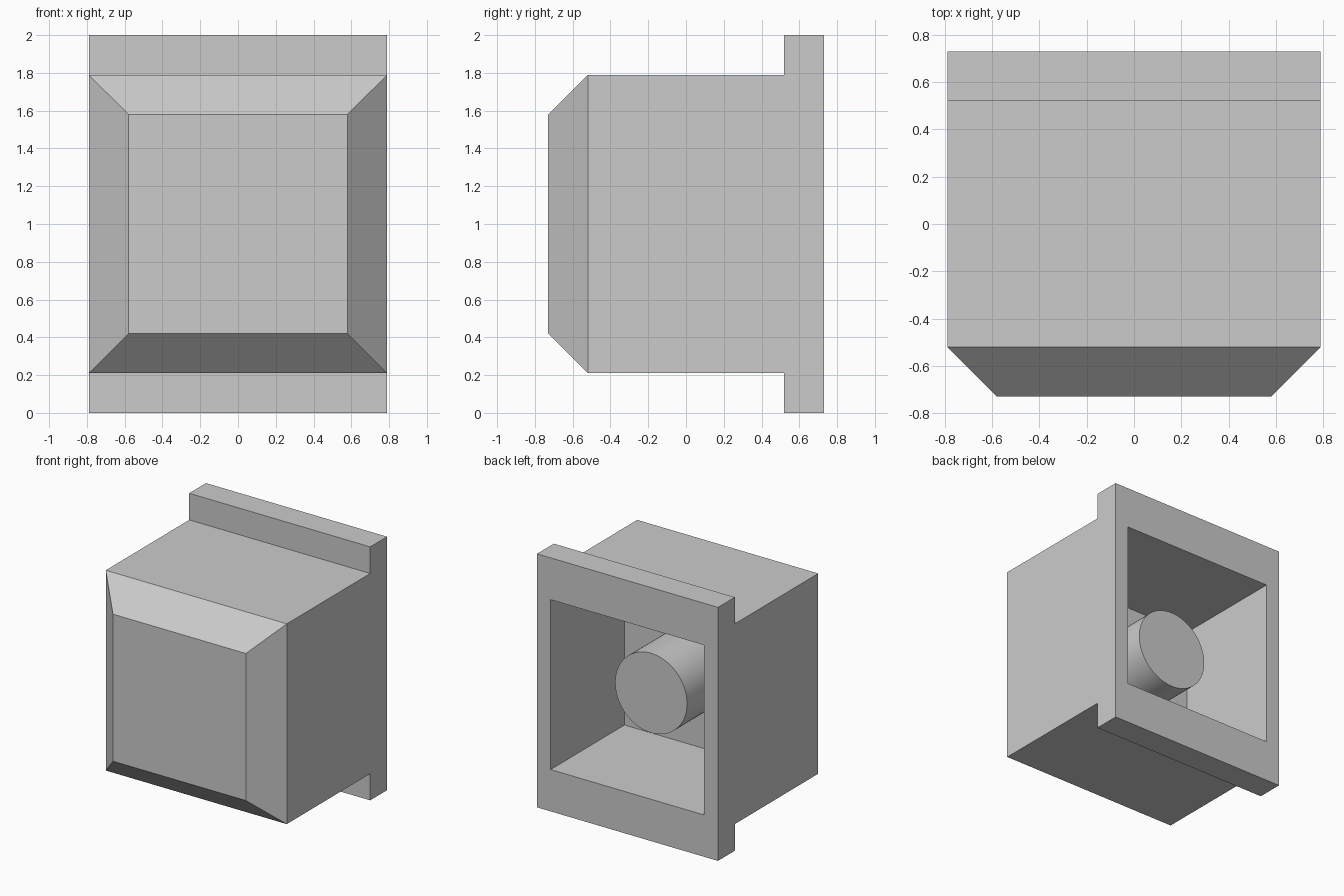
import bpy
import bmesh
from math import radians

cube = bpy.data.objects.get("Cube")
if cube:
    bpy.data.objects.remove(cube, do_unlink=True)

GREY = (0.6, 0.6, 0.6, 1)
grey = bpy.data.materials.new("light_grey")
grey.use_nodes = True
grey.diffuse_color = GREY
grey.node_tree.nodes["Principled BSDF"].inputs["Base Color"].default_value = GREY

MID = 1.0          # height of the centre axis
HALF = 0.79        # half width of the housing
FACE = 0.58        # half width of the front face
HOLE = 0.67        # half width of the rear cavity
FRONT, SHOULDER, FLOOR, FLANGE, BACK = -0.73, -0.52, -0.19, 0.52, 0.73

# Rectangular sections along y: half width, depth position, half height
sections = [
    (FACE, FRONT, FACE),
    (HALF, SHOULDER, HALF),
    (HALF, FLANGE, HALF),
    (HALF, FLANGE, MID),
    (HALF, BACK, MID),
    (HOLE, BACK, HOLE),
    (HOLE, FLOOR, HOLE),
]

# Housing: chamfered front, straight body, flange and hollow back in one skin
bm = bmesh.new()
rings = [[bm.verts.new((sx * w, y, MID + sz * h))
          for sx, sz in ((-1, -1), (1, -1), (1, 1), (-1, 1))]
         for w, y, h in sections]
for a, b in zip(rings, rings[1:]):
    for i in range(4):
        j = (i + 1) % 4
        bm.faces.new((a[i], a[j], b[j], b[i]))
bm.faces.new(rings[0])
bm.faces.new(rings[-1])
# The flange is flush at the sides, so its step has zero area there
bmesh.ops.remove_doubles(bm, verts=bm.verts, dist=0.0001)
flat = [f for f in bm.faces if f.calc_area() < 0.00001]
bmesh.ops.delete(bm, geom=flat, context="FACES_ONLY")
# Side walls: merge the body and flange strips into one clean outline each
for side in (-1, 1):
    wall = [f for f in bm.faces
            if all(abs(v.co.x - side * HALF) < 0.001 for v in f.verts)]
    bmesh.ops.delete(bm, geom=wall, context="FACES")
    outline = [rings[k][i] for k, i in (
        [(k, 0 if side < 0 else 1) for k in range(1, 5)]
        + [(k, 3 if side < 0 else 2) for k in range(4, 0, -1)])]
    bm.faces.new(outline)
bmesh.ops.recalc_face_normals(bm, faces=bm.faces)
mesh = bpy.data.meshes.new("housing")
bm.to_mesh(mesh)
bm.free()
housing = bpy.data.objects.new("housing", mesh)
bpy.context.collection.objects.link(housing)
mesh.materials.append(grey)

# Round stem standing on the cavity floor
STEM_END = 0.435
bpy.ops.mesh.primitive_cylinder_add(
    vertices=64, radius=0.314, depth=STEM_END - FLOOR,
    location=(0, (STEM_END + FLOOR) / 2, MID), rotation=(radians(90), 0, 0))
stem = bpy.context.object
stem.name = "stem"
stem.data.materials.append(grey)
bpy.ops.object.shade_smooth_by_angle(angle=radians(30))
